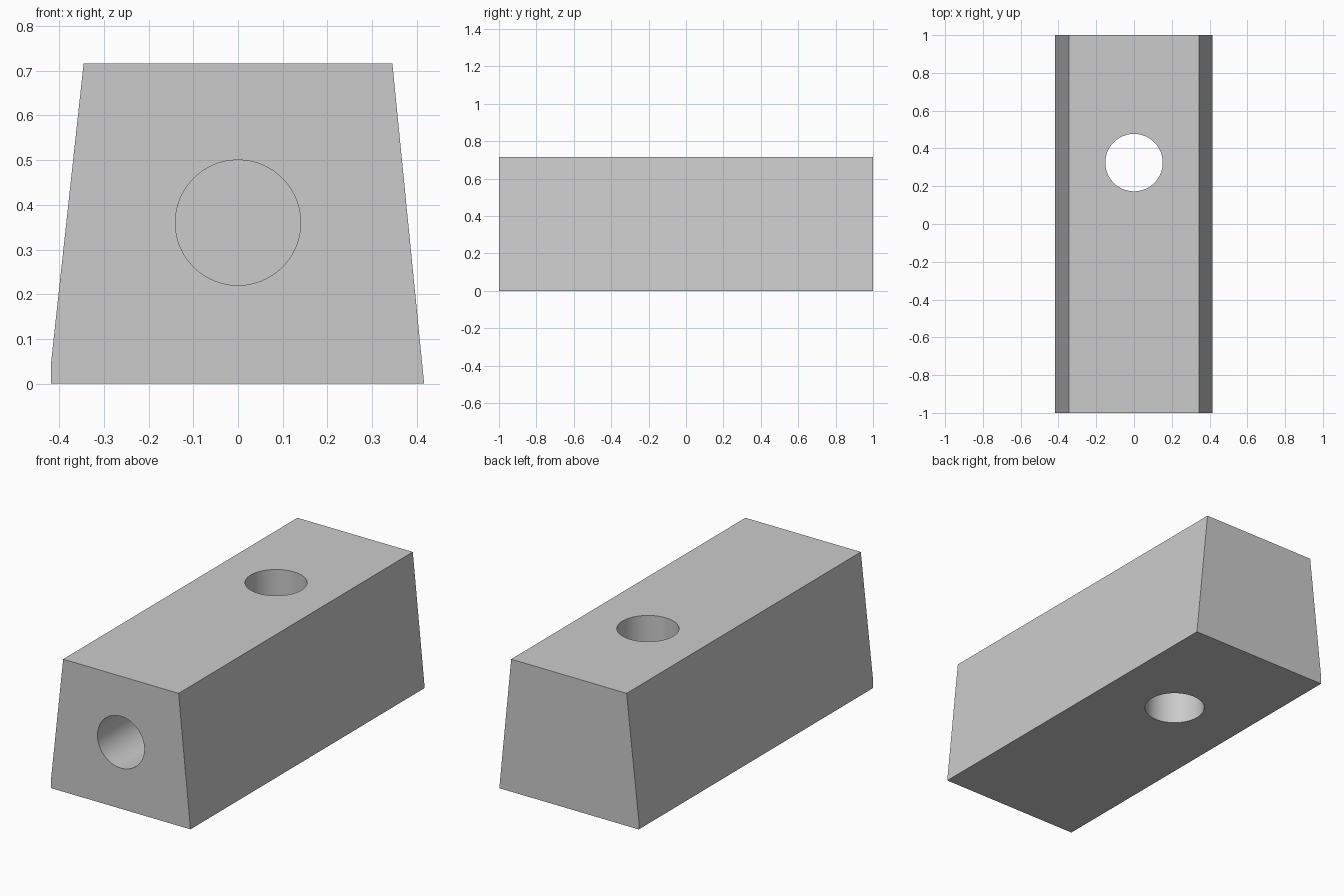
import bpy, bmesh, math

if "Cube" in bpy.data.objects:
    bpy.data.objects.remove(bpy.data.objects["Cube"], do_unlink=True)

LENGTH, HEIGHT = 2.0, 0.716

grey = bpy.data.materials.new("light_grey")
grey.use_nodes = True
grey.diffuse_color = (0.6, 0.6, 0.6, 1)
grey.node_tree.nodes["Principled BSDF"].inputs["Base Color"].default_value = (0.6, 0.6, 0.6, 1)


def extrude_profile(name, profile, length):
    """Extrude an x-z profile along y, centred on y = 0."""
    bm = bmesh.new()
    face = bm.faces.new([bm.verts.new((x, -length / 2, z)) for x, z in profile])
    ext = bmesh.ops.extrude_face_region(bm, geom=[face])["geom"]
    bmesh.ops.translate(bm, vec=(0, length, 0),
                        verts=[v for v in ext if isinstance(v, bmesh.types.BMVert)])
    bmesh.ops.recalc_face_normals(bm, faces=bm.faces)
    mesh = bpy.data.meshes.new(name)
    bm.to_mesh(mesh)
    bm.free()
    mesh.materials.append(grey)
    obj = bpy.data.objects.new(name, mesh)
    bpy.context.collection.objects.link(obj)
    return obj


def drill(target, radius, depth, location, rotation=(0, 0, 0)):
    """Cut a round hole, then discard the cutter."""
    bpy.ops.mesh.primitive_cylinder_add(vertices=96, radius=radius, depth=depth,
                                        location=location, rotation=rotation)
    cutter = bpy.context.object
    cutter.name = "hole_cutter"
    cutter.hide_render = True
    cutter.data.materials.append(grey)
    mod = target.modifiers.new("hole", 'BOOLEAN')
    mod.operation, mod.solver, mod.object = 'DIFFERENCE', 'EXACT', cutter
    bpy.ops.object.select_all(action='DESELECT')
    target.select_set(True)
    bpy.context.view_layer.objects.active = target
    bpy.ops.object.modifier_apply(modifier=mod.name)
    bpy.data.objects.remove(cutter, do_unlink=True)


# Tapered block, with a short upright foot on its right side
block = extrude_profile("tapered_block", [(-0.418, 0), (0.416, 0), (0.345, HEIGHT),
                                          (-0.345, HEIGHT), (-0.418, 0.045)], LENGTH)

# Vertical through hole
drill(block, 0.152, HEIGHT * 2, (0, 0.325, HEIGHT / 2))

# Flat-bottomed blind hole in the front end
depth = 0.93
drill(block, 0.14, depth * 2, (0, -LENGTH / 2, 0.36), (math.pi / 2, 0, 0))

# Smooth bores, crisp block edges
bpy.ops.object.shade_smooth_by_angle(angle=math.radians(5))
